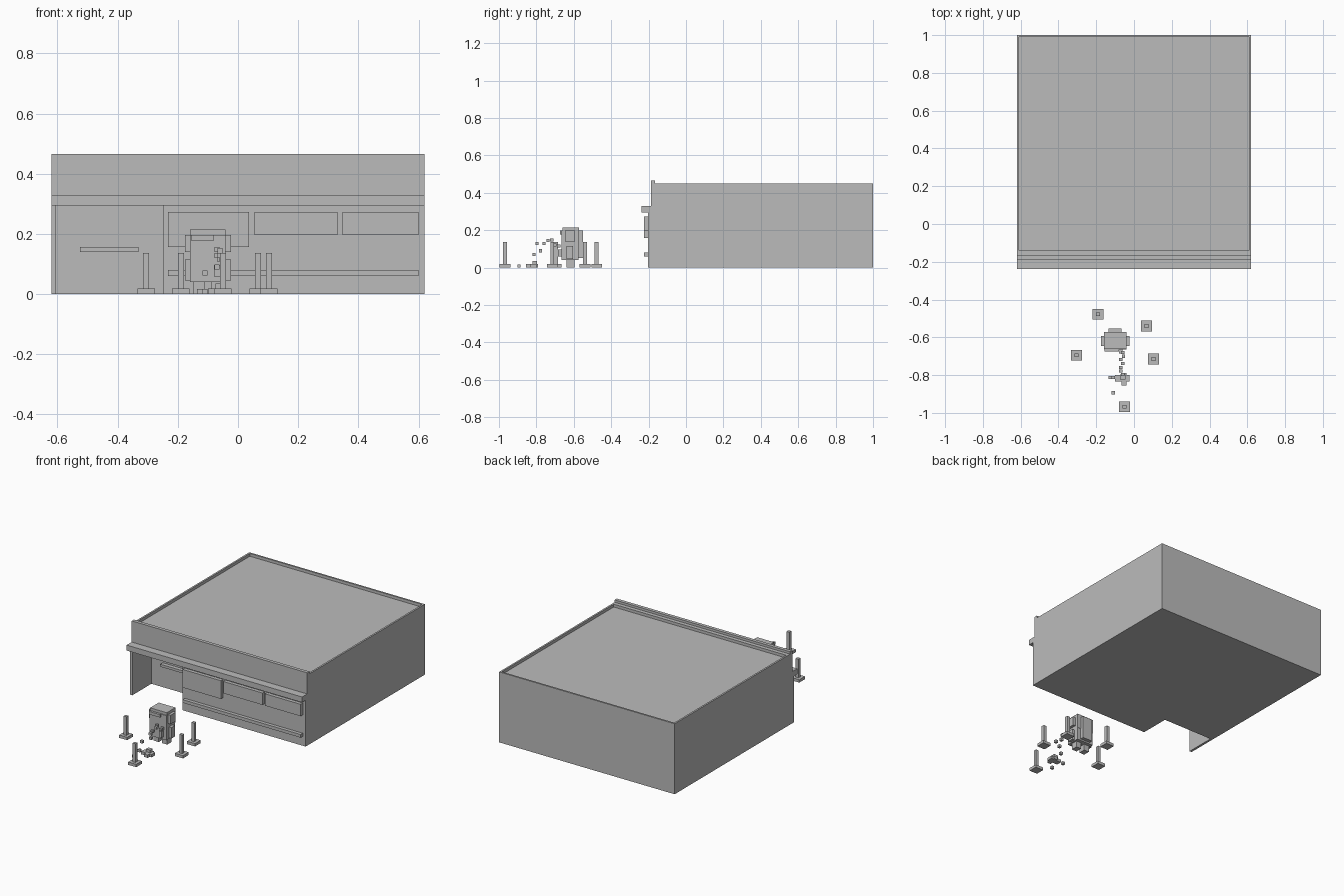
import bpy, bmesh
from mathutils import Vector

if "Cube" in bpy.data.objects:
    bpy.data.objects.remove(bpy.data.objects["Cube"], do_unlink=True)

grey = bpy.data.materials.new("plain grey")
grey.use_nodes = True
grey.diffuse_color = (0.5, 0.5, 0.5, 1)
grey.node_tree.nodes["Principled BSDF"].inputs["Base Color"].default_value = (0.5, 0.5, 0.5, 1)


def finish(name, bm):
    bmesh.ops.recalc_face_normals(bm, faces=bm.faces)
    mesh = bpy.data.meshes.new(name)
    bm.to_mesh(mesh)
    bm.free()
    mesh.materials.append(grey)
    obj = bpy.data.objects.new(name, mesh)
    bpy.context.collection.objects.link(obj)
    return obj


def add_box(bm, x, y, z):
    """Box between the (low, high) pairs x, y and z."""
    verts = bmesh.ops.create_cube(bm, size=1)["verts"]
    for v in verts:
        v.co = Vector([lo + (c + 0.5) * (hi - lo) for c, (lo, hi) in zip(v.co, (x, y, z))])


def box(name, x, y, z):
    bm = bmesh.new()
    add_box(bm, x, y, z)
    return finish(name, bm)


def around(c, size):
    return (c - size / 2, c + size / 2)


WIDE = (-0.62, 0.62)
FRONT, UPPER_FRONT, BACK = -0.203, -0.187, 1.0
STOREY, ROOF = 0.295, 0.45
NICHE = (-0.605, -0.25, -0.01)   # left, right, back wall

# Lower storey: footprint with the entrance niche, extruded
bm = bmesh.new()
plan = [(-0.62, FRONT), (NICHE[0], FRONT), (NICHE[0], NICHE[2]), (NICHE[1], NICHE[2]),
        (NICHE[1], FRONT), (0.62, FRONT), (0.62, BACK), (-0.62, BACK)]
base = bm.faces.new([bm.verts.new((x, y, 0)) for x, y in plan])
top = bmesh.ops.extrude_face_region(bm, geom=[base], use_keep_orig=True)["geom"]
for v in top:
    if isinstance(v, bmesh.types.BMVert):
        v.co.z = STOREY
finish("lower_storey", bm)

# Upper storey with a sunken flat roof
bm = bmesh.new()
add_box(bm, WIDE, (UPPER_FRONT, BACK), (STOREY, ROOF))
bm.normal_update()
roof = max(bm.faces, key=lambda f: f.calc_center_median().z)
bmesh.ops.inset_individual(bm, faces=[roof], thickness=0.016)
for v in roof.verts:
    if v.co.y < 0:
        v.co.y = -0.14
sunk = bmesh.ops.extrude_discrete_faces(bm, faces=[roof])["faces"][0]
for v in sunk.verts:
    v.co.z -= 0.018
finish("upper_storey", bm)

# Shop front
box("front_parapet", WIDE, (UPPER_FRONT, -0.165), (ROOF, 0.465))
box("canopy", WIDE, (-0.238, UPPER_FRONT), (STOREY, 0.33))
PROUD = (-0.225, FRONT)
box("large_window", (-0.233, 0.037), PROUD, (0.157, 0.273))
for name, span in (("middle_window", (0.055, 0.33)), ("end_window", (0.348, 0.60))):
    box(name, span, PROUD, (0.197, 0.273))
box("bumper_rail", (-0.233, 0.60), PROUD, (0.06, 0.08))
box("door_handle", (-0.525, -0.33), (-0.035, NICHE[2]), (0.14, 0.156))

# Barrier posts on square feet
for i, (x, y) in enumerate([(-0.19, -0.478), (0.066, -0.54), (-0.305, -0.695),
                            (0.103, -0.715), (-0.05, -0.968)]):
    bm = bmesh.new()
    add_box(bm, around(x, 0.057), around(y, 0.057), (0, 0.018))
    add_box(bm, around(x, 0.02), around(y, 0.02), (0.018, 0.137))
    finish(f"barrier_post_{i + 1}", bm)

# Blocky figure
MID = -0.1
box("figure_torso", around(MID, 0.118), (-0.665, -0.575), (0.04, 0.12))
box("figure_back", around(MID, 0.07), (-0.575, -0.552), (0.05, 0.197))
box("figure_head", around(MID, 0.118), (-0.665, -0.573), (0.12, 0.197))
box("figure_cap", around(MID, 0.118), (-0.66, -0.573), (0.197, 0.214))
box("figure_visor", (-0.157, -0.08), (-0.674, -0.66), (0.178, 0.197))
for side, name in ((-1, "right"), (1, "left")):
    box(f"figure_{name}_side_hair", around(MID + side * 0.067, 0.018), (-0.647, -0.594), (0.14, 0.197))
    box(f"figure_{name}_arm", around(MID + side * 0.067, 0.018), (-0.638, -0.603), (0.045, 0.115))
    box(f"figure_{name}_leg", around(MID + side * 0.03, 0.036), (-0.64, -0.597), (0, 0.04))
box("figure_front_hand", (-0.08, -0.06), (-0.685, -0.665), (0.058, 0.097))

# Arc of small cubes flying forward from the figure
arc = [(-0.06, -0.68, 0.115), (-0.055, -0.7, 0.12), (-0.07, -0.718, 0.148), (-0.06, -0.738, 0.145),
       (-0.07, -0.76, 0.128), (-0.07, -0.778, 0.09), (-0.06, -0.797, 0.128), (-0.11, -0.812, 0.07)]
bm = bmesh.new()
for x, y, z in arc:
    add_box(bm, around(x, 0.017), around(y, 0.017), around(z, 0.017))
finish("flying_cubes", bm)

# Pile on the ground where they land
bm = bmesh.new()
add_box(bm, (-0.1, -0.025), (-0.835, -0.8), (0, 0.018))
add_box(bm, (-0.065, -0.04), (-0.855, -0.79), (0, 0.018))
add_box(bm, (-0.075, -0.045), (-0.822, -0.797), (0.018, 0.036))
for x, y in ((-0.127, -0.812), (-0.11, -0.893)):
    add_box(bm, around(x, 0.017), around(y, 0.017), (0, 0.017))
finish("ground_cubes", bm)
